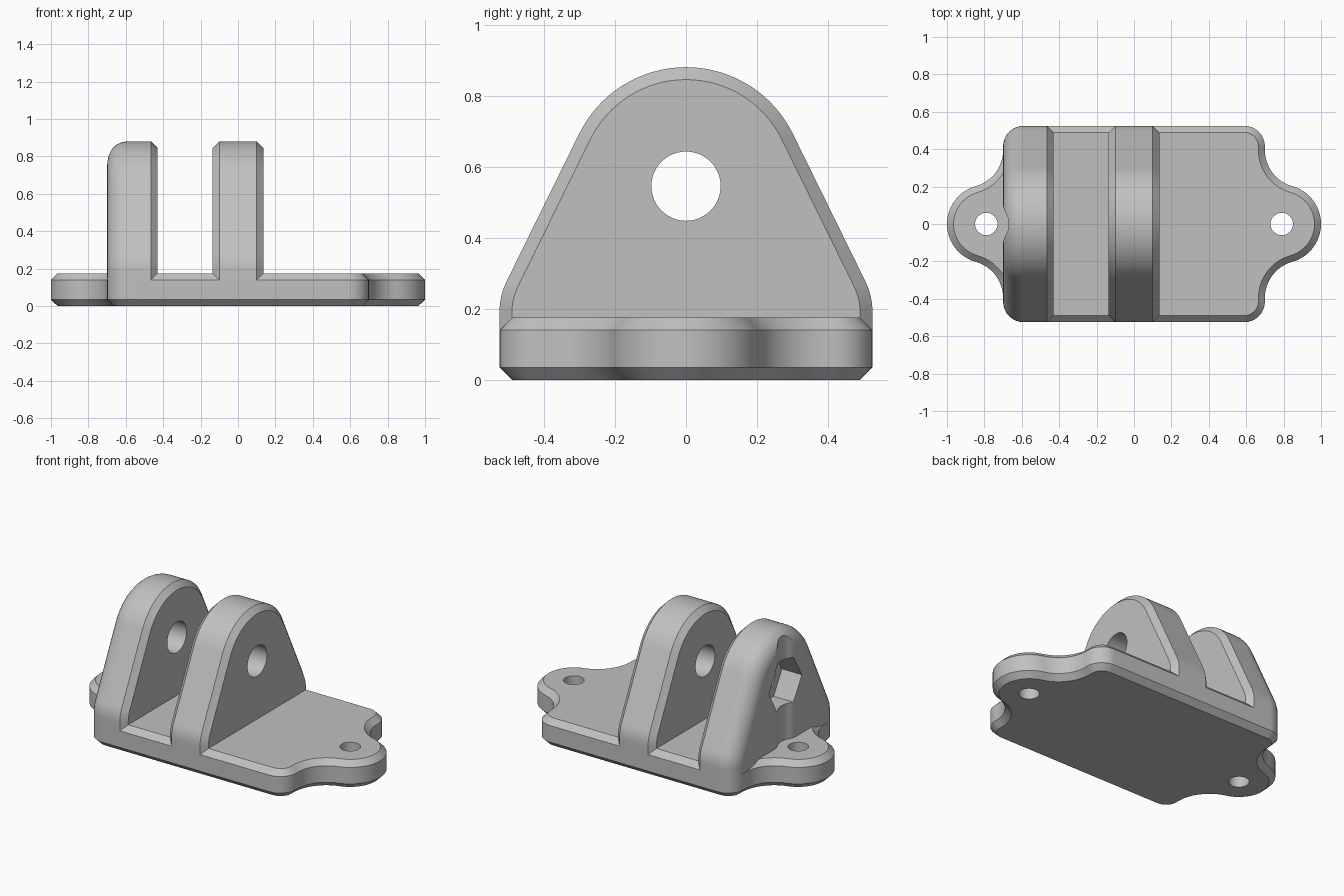
import bpy, bmesh, math
from math import radians, sin, cos, atan2, degrees, sqrt

cube = bpy.data.objects.get("Cube")
if cube:
    bpy.data.objects.remove(cube, do_unlink=True)

grey = bpy.data.materials.new("plain grey")
grey.use_nodes = True
COLOUR = (0.53, 0.53, 0.53, 1)
grey.diffuse_color = COLOUR
grey.node_tree.nodes["Principled BSDF"].inputs["Base Color"].default_value = COLOUR

# Shared dimensions
CHAMFER, ROUND = 0.035, 0.11
HALF_X, HALF_Y, THICK = 0.70, 0.525, 0.175
EAR_X, EAR_R = 0.79, 0.21
PIN_Z, LUG_R = 0.545, 0.335


def arc(cx, cy, r, a0, a1, n):
    steps = [radians(a0 + (a1 - a0) * i / n) for i in range(n + 1)]
    return [(cx + r * cos(a), cy + r * sin(a)) for a in steps]


def dedupe(pts):
    return [p for i, p in enumerate(pts) if math.dist(p, pts[i - 1]) > 1e-4]


def inset(pts, d):
    """Move a counter-clockwise outline inwards by d, with mitred corners."""
    out = []
    for i, p in enumerate(pts):
        a, b = pts[i - 1], pts[(i + 1) % len(pts)]
        l1, l2 = math.dist(a, p), math.dist(p, b)
        n1 = ((a[1] - p[1]) / l1, (p[0] - a[0]) / l1)
        n2 = ((p[1] - b[1]) / l2, (b[0] - p[0]) / l2)
        k = d / (1 + n1[0] * n2[0] + n1[1] * n2[1])
        out.append((p[0] + (n1[0] + n2[0]) * k, p[1] + (n1[1] + n2[1]) * k))
    return out


def loft(name, pts, stations, axis="z"):
    """Solid through insets of one outline at (position, inset) stations."""
    bm = bmesh.new()
    rings = []
    for t, d in stations:
        ring = inset(pts, d)
        rings.append([bm.verts.new((u, v, t) if axis == "z" else (t, u, v)) for u, v in ring])
    n = len(pts)
    for low, high in zip(rings, rings[1:]):
        for i in range(n):
            j = (i + 1) % n
            bm.faces.new((low[i], low[j], high[j], high[i]))
    bm.faces.new(rings[0][::-1])
    bm.faces.new(rings[-1])
    bmesh.ops.recalc_face_normals(bm, faces=bm.faces)
    mesh = bpy.data.meshes.new(name)
    bm.to_mesh(mesh)
    bm.free()
    mesh.materials.append(grey)
    obj = bpy.data.objects.new(name, mesh)
    bpy.context.collection.objects.link(obj)
    return obj


def combine(target, tool, operation):
    bpy.context.view_layer.objects.active = target
    mod = target.modifiers.new(operation, "BOOLEAN")
    mod.operation, mod.solver, mod.object = operation, "EXACT", tool
    bpy.ops.object.modifier_apply(modifier=mod.name)
    bpy.data.objects.remove(tool, do_unlink=True)


# Base plate with a screw ear at each end
NECK = 0.20
neck_y = sqrt((EAR_R + NECK) ** 2 - (HALF_X + NECK - EAR_X) ** 2)
turn = degrees(atan2(neck_y, HALF_X + NECK - EAR_X))
quarter = (arc(EAR_X, 0, EAR_R, 0, turn, 12)
           + arc(HALF_X + NECK, neck_y, NECK, turn + 180, 180, 12)
           + arc(HALF_X - ROUND, HALF_Y - ROUND, ROUND, 0, 90, 8))
back = quarter[::-1]
outline = dedupe(quarter + [(-x, y) for x, y in back]
                 + [(-x, -y) for x, y in quarter] + [(x, -y) for x, y in back])
bracket = loft("mounting_bracket", outline,
               [(0, CHAMFER), (CHAMFER, 0), (THICK - CHAMFER, 0), (THICK, CHAMFER)])

# Lug side profile: round top, sloping flanks, softened shoulders
SHOULDER = 0.20
side = (arc(HALF_Y - SHOULDER, 0.19, SHOULDER, 0, 26, 6)
        + arc(0, PIN_Z, LUG_R, 26, 90, 16))
lug_profile = dedupe([(HALF_Y, 0.05)] + side + [(-y, z) for y, z in side[::-1]]
                     + [(-HALF_Y, 0.05)])

# Middle lug, chamfered on both faces
MID = 0.135
middle_lug = loft("middle_lug", lug_profile,
                  [(-MID, CHAMFER), (CHAMFER - MID, 0), (MID - CHAMFER, 0), (MID, CHAMFER)], "x")

# Outer lug, rounded outside and chamfered inside
rounding = [(-HALF_X + ROUND * (1 - cos(a)), ROUND * (1 - sin(a)))
            for a in (radians(90 * i / 8) for i in range(9))]
INNER = -0.43
outer_lug = loft("outer_lug", lug_profile,
                 rounding + [(INNER - CHAMFER, 0), (INNER, CHAMFER)], "x")

# Screwdriver groove with softened lips in the outer lug
GROOVE, LIP = 0.12, 0.10
lip_x = LIP - HALF_X
lip_y = sqrt((GROOVE + LIP) ** 2 - (lip_x + EAR_X) ** 2)
lip_a = degrees(atan2(lip_y, lip_x + EAR_X))
half = (arc(-EAR_X, 0, GROOVE, 0, lip_a, 10)
        + arc(lip_x, lip_y, LIP, 180 + lip_a, 180, 8) + [(-0.9, lip_y)])
groove = dedupe([(x, -y) for x, y in half[::-1]] + half)
combine(outer_lug, loft("groove_cutter", groove, [(0, 0), (1, 0)]), "DIFFERENCE")

# Hexagonal nut pocket in the outer lug
nut = arc(0, PIN_Z, 0.165, 0, 300, 5)
combine(outer_lug, loft("nut_cutter", nut, [(-0.9, 0), (-0.56, 0)], "x"), "DIFFERENCE")

for lug in (middle_lug, outer_lug):
    combine(bracket, lug, "UNION")

# Pin hole through both lugs and a screw hole in each ear
pin = dedupe(arc(0, PIN_Z, 0.0975, 0, 360, 48))
combine(bracket, loft("pin_cutter", pin, [(-1, 0), (1, 0)], "x"), "DIFFERENCE")
for s in (-1, 1):
    screw = dedupe(arc(s * EAR_X, 0, 0.06, 0, 360, 32))
    combine(bracket, loft("screw_cutter", screw, [(-0.1, 0), (0.3, 0)]), "DIFFERENCE")

# Smooth the curves, keep the chamfers crisp
bpy.ops.object.select_all(action="DESELECT")
bracket.select_set(True)
bpy.context.view_layer.objects.active = bracket
bpy.ops.object.shade_smooth_by_angle(angle=radians(30))
weighted = bracket.modifiers.new("even_shading", "WEIGHTED_NORMAL")
weighted.keep_sharp = True
